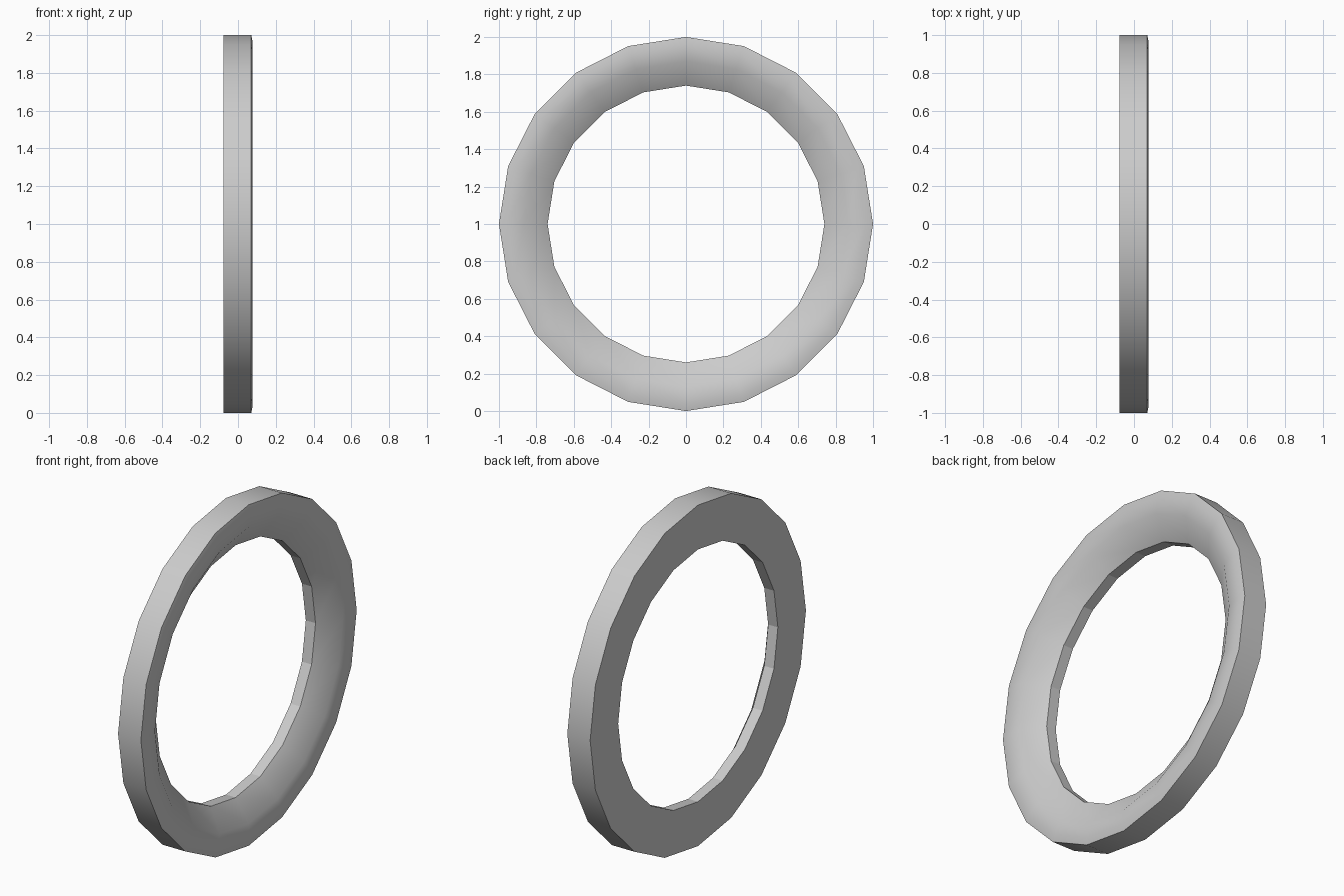
import bpy, bmesh, math

if "Cube" in bpy.data.objects:
    bpy.data.objects.remove(bpy.data.objects["Cube"])

SIDES = 20
# Ring cross-section as (x, radius): flat back, outer wall, rounded front, sloped bowl, inner wall
PROFILE = [(-0.078, 0.74), (-0.078, 1.0), (0.07, 1.0), (0.078, 0.96),
           (0.07, 0.87), (-0.015, 0.74)]

bm = bmesh.new()
rings = []
for i in range(SIDES):
    a = 2 * math.pi * i / SIDES
    rings.append([bm.verts.new((x, r * math.sin(a), 1 + r * math.cos(a)))
                  for x, r in PROFILE])

n = len(PROFILE)
inner_wall = []
for i in range(SIDES):
    here, there = rings[i], rings[(i + 1) % SIDES]
    for j in range(n):
        k = (j + 1) % n
        face = bm.faces.new((here[j], here[k], there[k], there[j]))
        if j == n - 1:
            inner_wall.append(face)
bmesh.ops.recalc_face_normals(bm, faces=bm.faces)
bm.faces.index_update()
flat = [f.index for f in inner_wall]

mesh = bpy.data.meshes.new("ring")
bm.to_mesh(mesh)
bm.free()
ring = bpy.data.objects.new("ring", mesh)
bpy.context.collection.objects.link(ring)

# Smooth outside, faceted inner wall
bpy.context.view_layer.objects.active = ring
ring.select_set(True)
bpy.ops.object.shade_smooth_by_angle(angle=math.radians(50))
for i in flat:
    mesh.polygons[i].use_smooth = False
